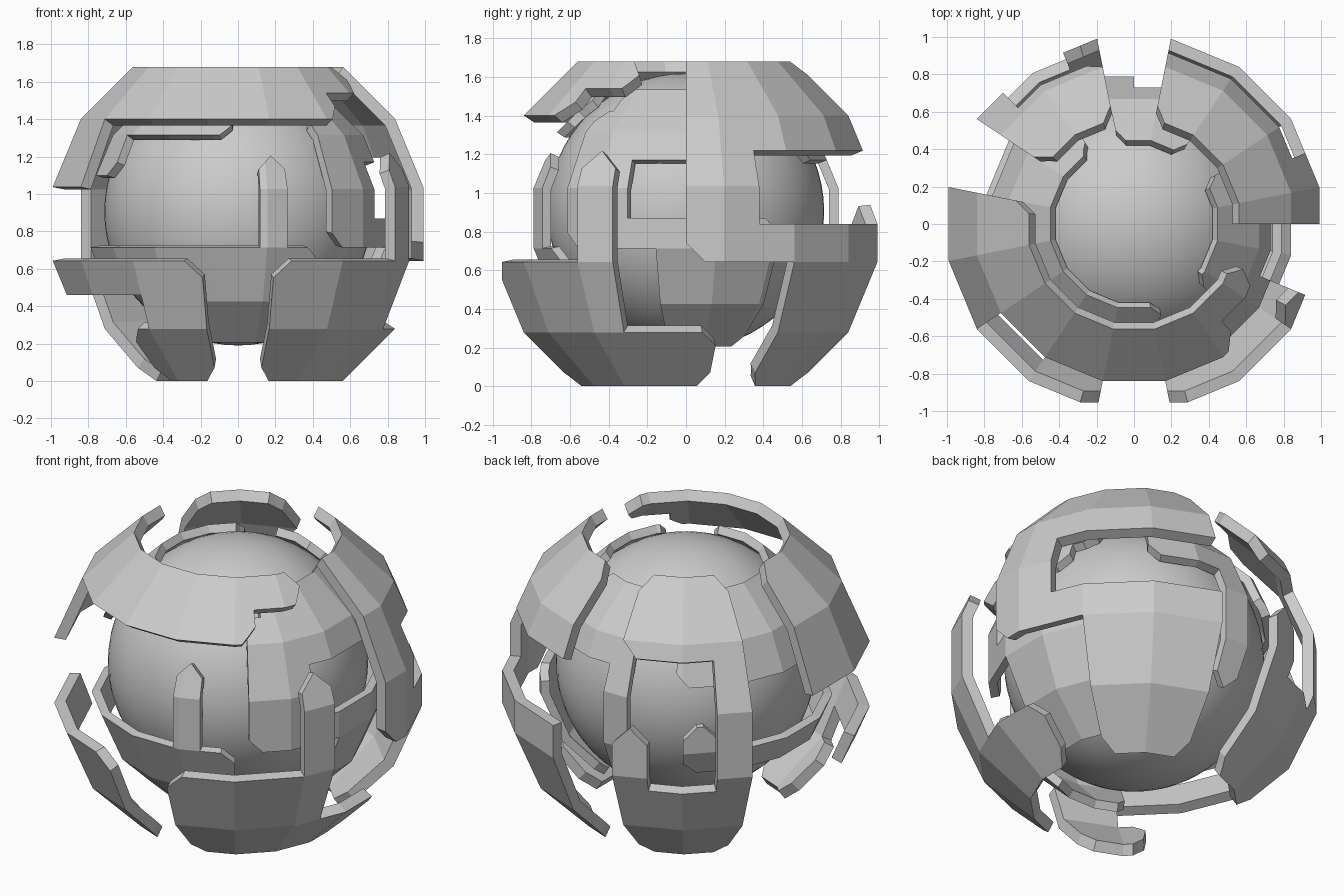
import bpy, bmesh
from math import sin, cos, radians, floor

if "Cube" in bpy.data.objects:
    bpy.data.objects.remove(bpy.data.objects["Cube"])

FACET = 22.5           # size of one flat facet in degrees
N = 8                  # fine cells per facet
STEP = FACET / N
OFF = FACET / 2        # facet corners sit at odd multiples of 11.25


def corner(i, j, rx, rz):
    a, l = radians(OFF + i * FACET), radians(OFF + j * FACET)
    return (rx * cos(l) * cos(a), rx * cos(l) * sin(a), rz * sin(l))


def on_facets(i, j, rx, rz):
    """Point of the fine grid lying on the faceted globe."""
    fi, fj = floor(i / N), floor(j / N)
    u, v = i / N - fi, j / N - fj
    p = [corner(fi + a, fj + b, rx, rz) for b in (0, 1) for a in (0, 1)]
    w = [(1 - u) * (1 - v), u * (1 - v), (1 - u) * v, u * v]
    return [sum(w[k] * p[k][c] for k in range(4)) for c in range(3)]


def plate(name, rects, layer, sharp=()):
    """Curved armour plate: union of (az0, az1, lat0, lat1) patches, cut corners."""
    rx, rz, zc, thick = layer
    g = lambda d: round((d - OFF) / STEP)
    cells = {(i, j) for a0, a1, l0, l1 in rects
             for i in range(g(a0), g(a1)) for j in range(g(l0), g(l1))}
    keep = {(g(a), g(l)) for a, l in sharp}
    removed, tris = set(), {}
    for i, j in cells:
        for sx in (-1, 1):
            for sy in (-1, 1):
                if (i + sx, j) in cells or (i, j + sy) in cells:
                    continue
                if (i + (sx > 0), j + (sy > 0)) in keep:
                    continue
                removed.add((i, j))
                tris[(i - sx, j)] = (sx, sy)
                tris[(i, j - sy)] = (sx, sy)
    polys = []
    for i, j in cells - removed:
        q = [(i, j), (i + 1, j), (i + 1, j + 1), (i, j + 1)]
        if (i, j) in tris:
            sx, sy = tris[(i, j)]
            q.remove((i + (sx > 0), j + (sy > 0)))
        polys.append(q)

    bm = bmesh.new()
    outer, inner = {}, {}
    k = 1 - thick / rx
    for q in polys:
        for key in q:
            if key not in outer:
                x, y, z = on_facets(*key, rx, rz)
                outer[key] = bm.verts.new((x, y, z + zc))
                inner[key] = bm.verts.new((x * k, y * k, z * k + zc))
    edges = {(q[n], q[(n + 1) % len(q)]) for q in polys for n in range(len(q))}
    for q in polys:
        bm.faces.new([outer[p] for p in q])
        bm.faces.new([inner[p] for p in reversed(q)])
    for a, b in edges:
        if (b, a) not in edges:
            bm.faces.new((outer[b], outer[a], inner[a], inner[b]))
    bmesh.ops.dissolve_limit(bm, angle_limit=radians(1), verts=bm.verts, edges=bm.edges)
    bmesh.ops.recalc_face_normals(bm, faces=bm.faces)
    me = bpy.data.meshes.new(name)
    bm.to_mesh(me)
    bm.free()
    bpy.context.collection.objects.link(bpy.data.objects.new(name, me))


# smooth core
bpy.ops.mesh.primitive_uv_sphere_add(segments=64, ring_count=32, radius=0.715, location=(0, 0, 0.905))
bpy.context.object.name = "core_sphere"
bpy.ops.object.shade_smooth()

T = 56.25
OUT = (1.03, 1.01, 0.84, 0.065)
MID = (0.82, 0.80, 0.87, 0.05)

# outer shell
plate("outer_upper_front", [(168.75, 213.75, 11.25, T), (168.75, 312, 33.75, T), (168.75, 337, 45, T)],
      OUT, [(168.75, 11.25), (213.75, 11.25)])
plate("outer_right_back", [(0, 78.75, 22.5, T), (0, 22.5, -11.25, T), (0, 78.75, -11.25, 0),
                           (33.75, 78.75, -T, 0)], OUT, [(0, T), (78.75, 0), (78.75, 22.5)])
# the foot of the pillar starts the leg at 33.75
plate("outer_lower_front_right", [(-78.75, -22.5, -T, -11.25), (-78.75, 11.25, -T, -33.75),
                                  (-33.75, -22.5, -T, 22.5)], OUT)
plate("outer_lower_front_left", [(191.25, 258.75, -22.5, -11.25), (236.25, 258.75, -T, -11.25),
                                 (225, 258.75, -T, -33.75)], OUT, [(191.25, -11.25), (191.25, -22.5)])
plate("outer_back_left", [(101.25, 146.25, 28.125, T), (135, 146.25, -T, T),
                          (101.25, 146.25, -T, -16.9), (101.25, 112.5, -T, 5.6)], OUT)

# middle shell
plate("middle_lower_ring", [(124, 304, -22.5, -11.25), (124, 138, -22.5, 0), (236, 304, -T, -11.25),
                            (278, 290, -22.5, 25.3)], MID)
plate("middle_upper_left", [(120, 208, 16.9, T), (120, 268, 33.75, T), (120, 287, 45, T)], MID)
plate("middle_right_frame", [(-41, 31, 33.75, T), (-52, 20, 22.5, 45), (-52, -22.5, -11.25, 45),
                             (-22.5, 22.5, -11.25, 0), (-30, -22.5, -11.25, 0),
                             (-11.25, 36.6, -T, 0)], MID)
plate("middle_back", [(55, 101.25, 22.5, T), (90, 101.25, -30, T)], MID)
